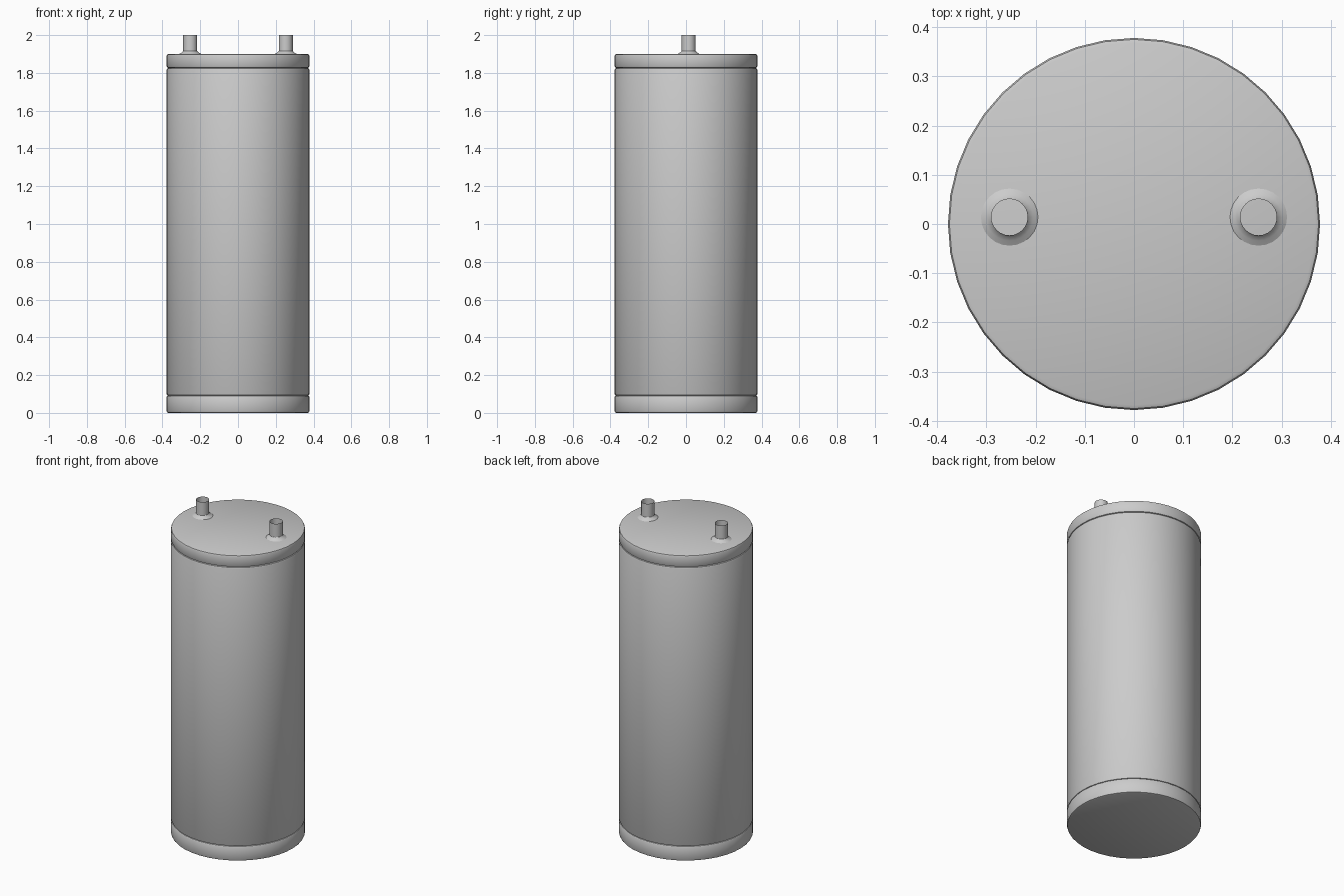
import bpy, bmesh, math

if "Cube" in bpy.data.objects:
    bpy.data.objects.remove(bpy.data.objects["Cube"])

R = 0.378      # tank radius
G = 0.368      # radius at the bottom of the seams


def lathe(name, profile, sides, loc=(0, 0, 0)):
    """Revolve (radius, z) points about z; radius 0 closes with a flat cap."""
    bm = bmesh.new()
    rings = []
    for r, z in profile:
        if r == 0:
            continue
        rings.append([bm.verts.new((r * math.cos(2 * math.pi * i / sides),
                                    r * math.sin(2 * math.pi * i / sides), z))
                      for i in range(sides)])
    for a, b in zip(rings, rings[1:]):
        for i in range(sides):
            j = (i + 1) % sides
            bm.faces.new((a[i], a[j], b[j], b[i]))
    if profile[0][0] == 0:
        bm.faces.new(rings[0][::-1])
    if profile[-1][0] == 0:
        bm.faces.new(rings[-1])
    me = bpy.data.meshes.new(name)
    bm.to_mesh(me)
    bm.free()
    ob = bpy.data.objects.new(name, me)
    ob.location = loc
    bpy.context.collection.objects.link(ob)
    bpy.ops.object.select_all(action='DESELECT')
    ob.select_set(True)
    bpy.context.view_layer.objects.active = ob
    bpy.ops.object.shade_smooth_by_angle(angle=math.radians(35))
    return ob


# Bottom rim with rounded lower edge
lathe("bottom_rim", [(0, 0.0), (0.368, 0.0), (0.375, 0.003), (R, 0.01),
                     (R, 0.085), (0.375, 0.09), (G, 0.092)], 40)

# Main tank shell, rounded into the seams
lathe("tank_body", [(G, 0.092), (0.375, 0.094), (R, 0.1),
                    (R, 1.816), (0.375, 1.823), (G, 1.826)], 40)

# Top lid
lathe("top_lid", [(G, 1.826), (0.375, 1.829), (R, 1.835), (R, 1.89),
                  (0.375, 1.897), (0.368, 1.9), (0, 1.9)], 40)

# Open water pipes with flared collars
for side, x in (("left", -0.253), ("right", 0.253)):
    lathe(side + "_pipe", [(0.037, 1.9), (0.037, 2.0)], 24, (x, 0.014, 0))
    lathe(side + "_pipe_collar", [(0.058, 1.9), (0.048, 1.906), (0.041, 1.911),
                                  (0.037, 1.917)], 24, (x, 0.014, 0))
